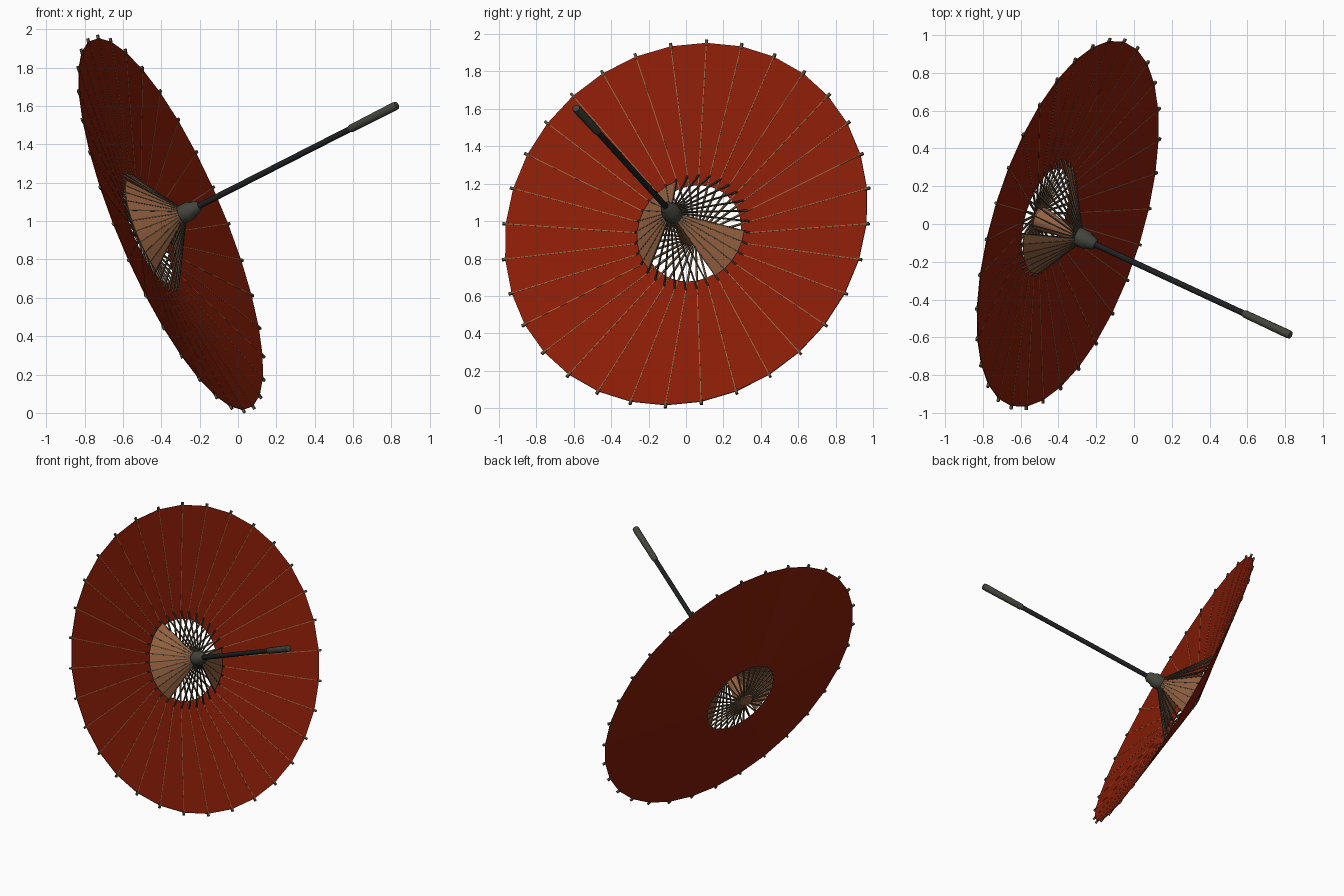
import bpy, bmesh, math
from mathutils import Vector

if "Cube" in bpy.data.objects:
    bpy.data.objects.remove(bpy.data.objects["Cube"])

# Frame of the tilted umbrella: rim centre, two rim axes and the normal
C = Vector((-0.35, 0.0, 0.985))
U = Vector((-0.38, 0.11, 0.975))
V = Vector((0.30, 0.971, 0.0))
N = V.cross(U).normalized()
COUNT = 32
SLOPE = 0.185


def mat(name, col):
    m = bpy.data.materials.new(name)
    m.diffuse_color = (*col, 1)
    m.use_nodes = True
    m.node_tree.nodes["Principled BSDF"].inputs["Base Color"].default_value = m.diffuse_color
    return m


RED = mat("red paper", (0.245, 0.012, 0.002))
BROWN = mat("brown weave", (0.29, 0.115, 0.05))
RIB = mat("bamboo rib", (0.27, 0.13, 0.055))
END = mat("dark bamboo", (0.13, 0.075, 0.04))
STRUT = mat("dark strut", (0.07, 0.05, 0.03))
BLACK = mat("black shaft", (0.013, 0.014, 0.015))
GREY = mat("grey fitting", (0.058, 0.058, 0.046))


def radial(a):
    return math.cos(a) * U + math.sin(a) * V


def pt(r, a, lift=0.0):
    """Point on the canopy cone at radius r and angle a."""
    return C + r * radial(a) + (lift - SLOPE * (1 - r)) * N


def finish(bm, name, material, smooth=False):
    bmesh.ops.recalc_face_normals(bm, faces=bm.faces[:])
    me = bpy.data.meshes.new(name)
    bm.to_mesh(me)
    bm.free()
    me.materials.append(material)
    ob = bpy.data.objects.new(name, me)
    bpy.context.collection.objects.link(ob)
    if smooth:
        bpy.context.view_layer.objects.active = ob
        ob.select_set(True)
        bpy.ops.object.shade_smooth_by_angle(angle=math.radians(35))
        ob.select_set(False)
    return ob


def bar(bm, p, q, side, w, t):
    """Rectangular bar from p to q, w wide along side, t thick."""
    side = side.normalized()
    up = (q - p).cross(side).normalized()
    ends = []
    for c in (p, q):
        ends.append([bm.verts.new(c + side * w / 2 * i + up * t / 2 * j)
                     for i, j in ((-1, -1), (1, -1), (1, 1), (-1, 1))])
    a, b = ends
    for i in range(4):
        k = (i + 1) % 4
        bm.faces.new((a[i], a[k], b[k], b[i]))
    bm.faces.new(a[::-1])
    bm.faces.new(b)


# Shaft line from the apex to the grip end
APEX = pt(0.0, 0.0) + Vector((0.0, -0.015, 0.005))
TIP = Vector((0.832, -0.59, 1.606))
AXIS = (TIP - APEX).normalized()
LENGTH = (TIP - APEX).length
SX = AXIS.orthogonal().normalized()
SY = AXIS.cross(SX)


def lathe(name, profile, material, sides=16):
    """Turned part on the shaft line; profile is (distance, radius)."""
    bm = bmesh.new()
    rings = []
    for d, r in profile:
        rings.append([bm.verts.new(APEX + AXIS * d + r * (
            math.cos(k * math.tau / sides) * SX + math.sin(k * math.tau / sides) * SY))
            for k in range(sides)])
    for a, b in zip(rings, rings[1:]):
        for k in range(sides):
            m = (k + 1) % sides
            bm.faces.new((a[k], a[m], b[m], b[k]))
    bm.faces.new(rings[0][::-1])
    bm.faces.new(rings[-1])
    return finish(bm, name, material, True)


ANGLES = [i * math.tau / COUNT for i in range(COUNT)]

# Paper canopy: shallow cone with a round opening
bm = bmesh.new()
rings = [[bm.verts.new(pt(r, a)) for a in ANGLES] for r in (0.265, 0.993)]
for i in range(COUNT):
    k = (i + 1) % COUNT
    bm.faces.new((rings[0][i], rings[0][k], rings[1][k], rings[1][i]))
canopy = finish(bm, "canopy", RED)
mod = canopy.modifiers.new("thickness", 'SOLIDIFY')
mod.thickness = 0.005
mod.offset = 0

# Ribs along the inside of the canopy, bare spokes to the apex, tips past the rim
ribs, spokes, tips = bmesh.new(), bmesh.new(), bmesh.new()
for a in ANGLES:
    side = N.cross(radial(a))
    bar(ribs, pt(0.27, a, 0.001), pt(0.985, a, 0.001), side, 0.005, 0.005)
    bar(spokes, pt(0.03, a), pt(0.275, a), side, 0.010, 0.008)
    bar(tips, pt(0.98, a), pt(1.01, a), side, 0.014, 0.013)
finish(ribs, "ribs", RIB)
finish(spokes, "spokes", END)
finish(tips, "rib_tips", END)

# Struts from the sliding collar out to the ribs
HUB = APEX + AXIS * 0.27


def strut_pt(a, f, lift=0.0):
    start = HUB + radial(a) * 0.038
    return start.lerp(pt(0.315, a, 0.003), f) + N * lift


bm = bmesh.new()
for a in ANGLES:
    bar(bm, strut_pt(a, 0), strut_pt(a, 1), N.cross(radial(a)), 0.007, 0.009)
finish(bm, "struts", STRUT)

# Woven panels between the struts on two sides
bm = bmesh.new()
step = math.tau / COUNT
for lo, hi in ((-138, -22), (90, 148)):
    for a in ANGLES:
        mid = math.degrees(a + step / 2)
        if mid > 180:
            mid -= 360
        if lo < mid < hi:
            vs = [bm.verts.new(strut_pt(x, f)) for x, f in
                  ((a, 0.0), (a + step, 0.0), (a + step, 0.92), (a, 0.92))]
            bm.faces.new(vs)
bmesh.ops.remove_doubles(bm, verts=bm.verts[:], dist=0.0005)
panels = finish(bm, "woven_panels", BROWN)
mod = panels.modifiers.new("thickness", 'SOLIDIFY')
mod.thickness = 0.007
mod.offset = 0

# Crown block at the apex and the sleeve inside the struts
lathe("crown_block", [(-0.005, 0.05), (0.02, 0.065), (0.07, 0.06), (0.13, 0.045), (0.26, 0.037)], BROWN)

# Collar, shaft and grip
lathe("collar", [(0.25, 0.04), (0.265, 0.05), (0.32, 0.05), (0.335, 0.04),
                 (0.365, 0.034), (0.38, 0.02)], GREY)
lathe("shaft", [(0.0, 0.016), (LENGTH - 0.29, 0.016)], BLACK, 12)
lathe("grip", [(LENGTH - 0.305, 0.017), (LENGTH - 0.295, 0.021), (LENGTH - 0.02, 0.023),
               (LENGTH - 0.005, 0.02), (LENGTH, 0.012)], GREY, 12)
